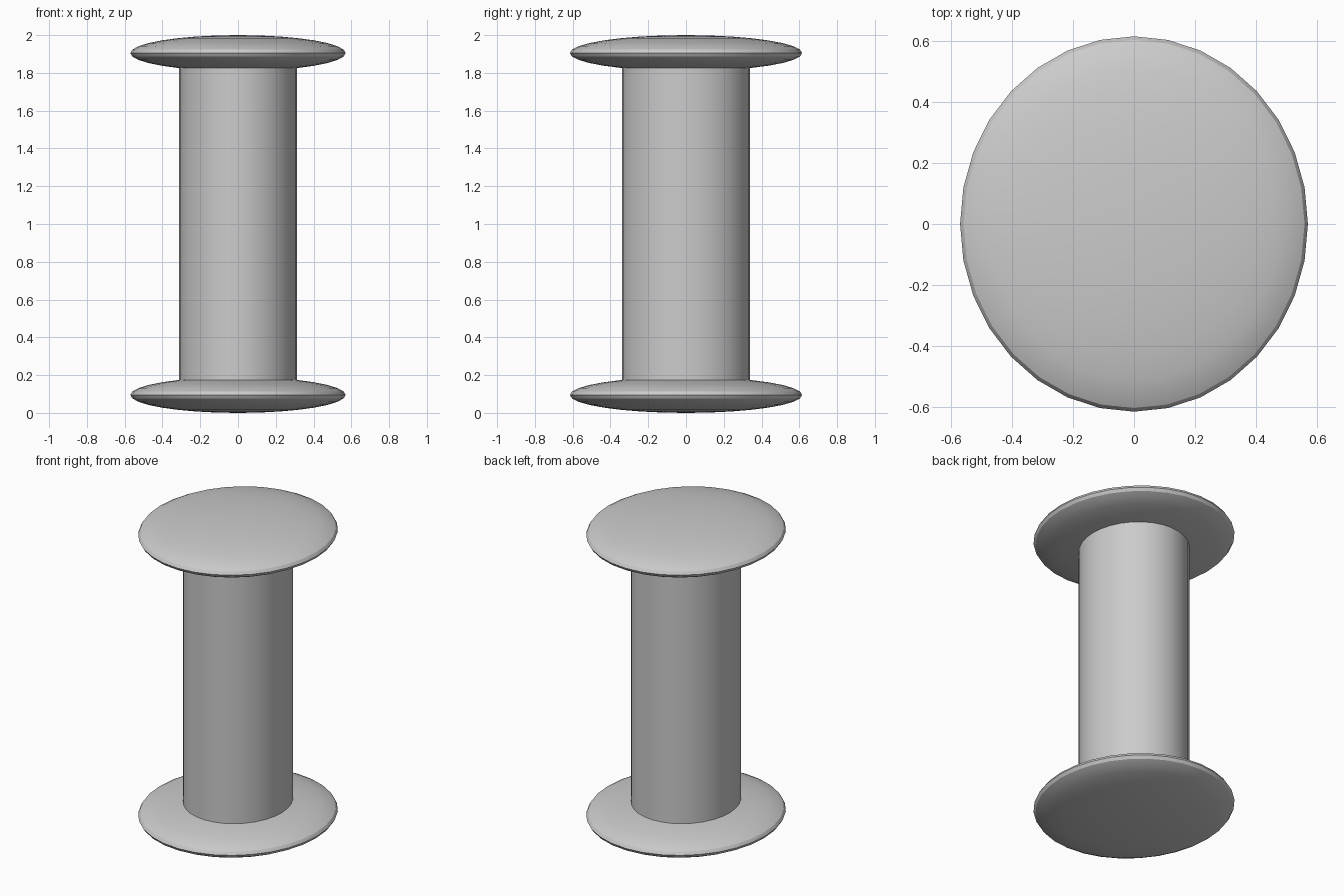
import bpy
import math

cube = bpy.data.objects.get("Cube")
if cube:
    bpy.data.objects.remove(cube, do_unlink=True)

RX, RY = 0.57, 0.615        # half widths of the end discs
DOME = 0.095                # half thickness of the end discs
SEGMENTS = 32

grey = bpy.data.materials.new("plain grey")
grey.use_nodes = True
colour = (0.6, 0.6, 0.6, 1)
grey.diffuse_color = colour
grey.node_tree.nodes["Principled BSDF"].inputs["Base Color"].default_value = colour


def finish(name, scale, angle):
    ob = bpy.context.object
    ob.name = name
    ob.scale = scale
    bpy.ops.object.transform_apply(location=False, rotation=False, scale=True)
    ob.data.materials.append(grey)
    bpy.ops.object.shade_smooth_by_angle(angle=math.radians(angle))
    return ob


# Flattened ellipsoid discs at both ends
for name, z in (("bottom_disc", DOME), ("top_disc", 2 - DOME)):
    bpy.ops.mesh.primitive_uv_sphere_add(
        segments=SEGMENTS, ring_count=16, radius=1, location=(0, 0, z))
    finish(name, (RX, RY, DOME), 30)

# Slightly oval column between the discs
bpy.ops.mesh.primitive_cylinder_add(
    vertices=SEGMENTS, radius=1, depth=2 - 2 * DOME, location=(0, 0, 1))
finish("column", (0.313, 0.34, 1), 30)
